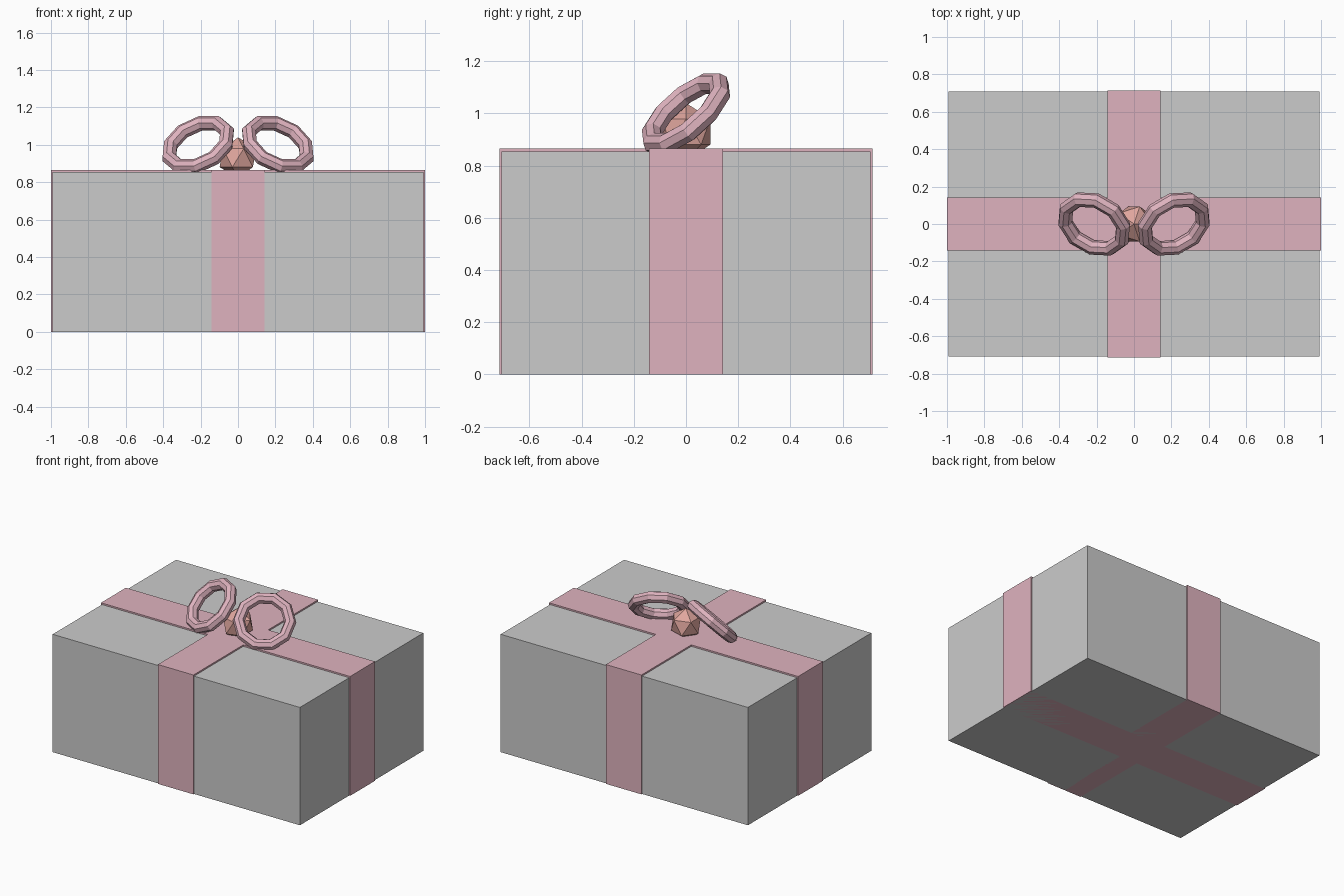
import bpy
from math import radians

if "Cube" in bpy.data.objects:
    bpy.data.objects.remove(bpy.data.objects["Cube"])


def material(name, rgb):
    mat = bpy.data.materials.new(name)
    mat.diffuse_color = (*rgb, 1)
    mat.use_nodes = True
    mat.node_tree.nodes["Principled BSDF"].inputs["Base Color"].default_value = mat.diffuse_color
    return mat


PINK = material("ribbon_pink", (0.74, 0.45, 0.52))
CORAL = material("knot_coral", (0.74, 0.38, 0.34))


def finish(name, mat=None):
    ob = bpy.context.object
    ob.name = ob.data.name = name
    if mat:
        ob.data.materials.append(mat)
    return ob


def block(name, x, y, z, mat=None):
    # Box standing on the ground, sizes given in full
    bpy.ops.mesh.primitive_cube_add(size=1, location=(0, 0, z / 2))
    ob = finish(name, mat)
    ob.scale = (x, y, z)
    bpy.ops.object.transform_apply(location=False, rotation=False, scale=True)
    return ob


# Gift box
block("gift_box", 1.985, 1.415, 0.855)

# Crossing ribbons wrapped round the box
block("ribbon_lengthwise", 2.0, 0.285, 0.866, PINK)
block("ribbon_crosswise", 0.285, 1.43, 0.866, PINK)

# Bow loops, tilted and mirrored left to right
for side, label in ((1, "right"), (-1, "left")):
    bpy.ops.mesh.primitive_torus_add(
        major_segments=10, minor_segments=8, major_radius=0.17, minor_radius=0.04,
        location=(side * 0.213, 0, 1.0),
        rotation=(radians(45), 0, side * radians(30)))
    finish("bow_loop_" + label, PINK)

# Faceted knot
bpy.ops.mesh.primitive_ico_sphere_add(subdivisions=1, radius=0.11, location=(0, 0, 0.93))
finish("bow_knot", CORAL)
